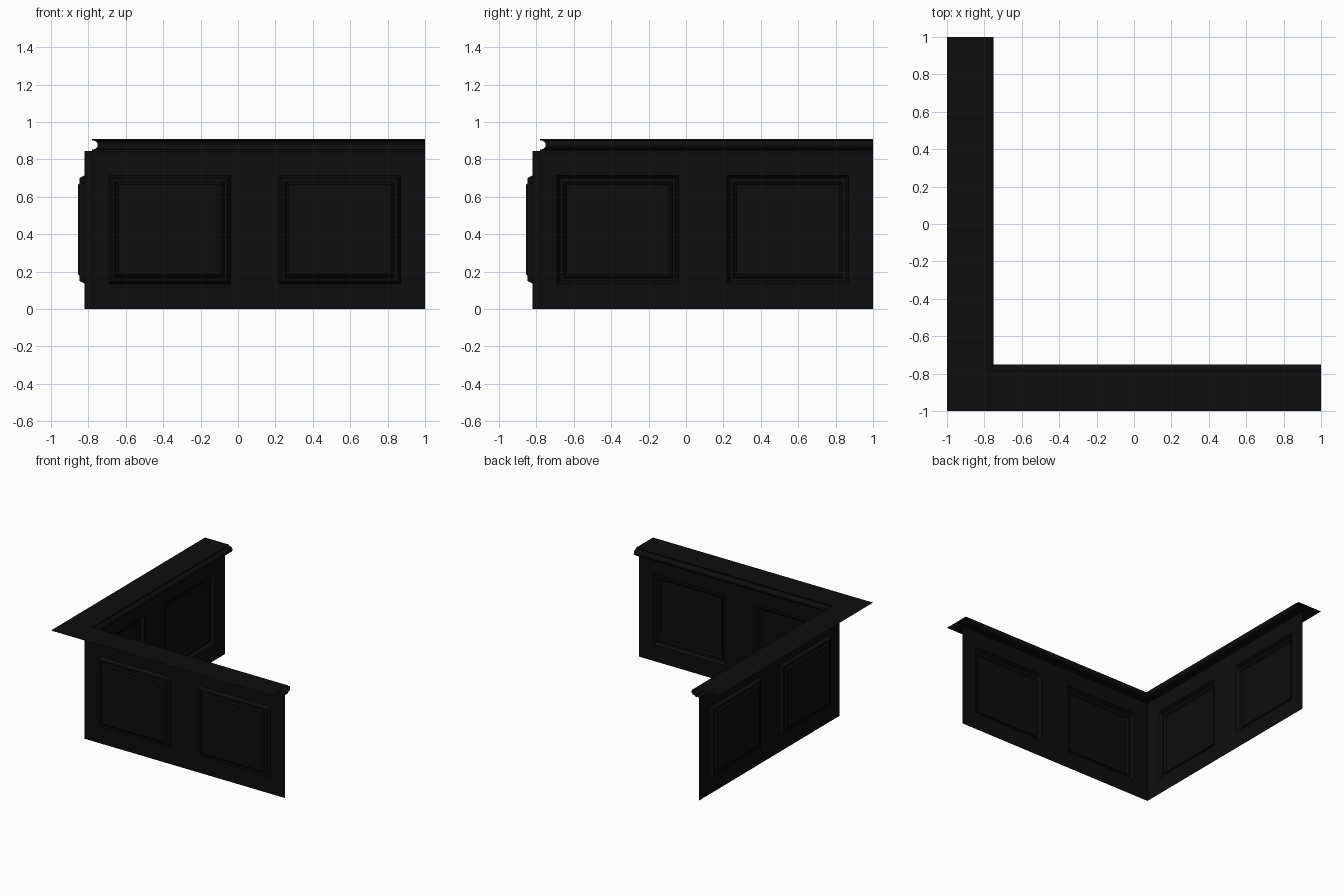
import bpy, bmesh, math

if "Cube" in bpy.data.objects:
    bpy.data.objects.remove(bpy.data.objects["Cube"])

black = bpy.data.materials.new("black_lacquer")
black.diffuse_color = (0.004, 0.004, 0.004, 1)
black.use_nodes = True
black.node_tree.nodes["Principled BSDF"].inputs["Base Color"].default_value = black.diffuse_color

WALL = -0.82      # plane of both wall sheets
END = 1.0         # open end of each arm
RIM = 0.845       # top of the walls
TOP = 0.91


def finish(bm, name):
    bmesh.ops.remove_doubles(bm, verts=bm.verts, dist=1e-5)
    mesh = bpy.data.meshes.new(name)
    bm.to_mesh(mesh)
    bm.free()
    mesh.materials.append(black)
    obj = bpy.data.objects.new(name, mesh)
    bpy.context.collection.objects.link(obj)
    return obj


def panelled_wall(name, place):
    """Sheet wall with two stepped, recessed panels; place(u, depth, z) gives a point."""
    bm = bmesh.new()

    def loop(u0, u1, z0, z1, inset, depth):
        a, b, c, d = u0 + inset, u1 - inset, z0 + inset, z1 - inset
        return [bm.verts.new(place(u, depth, z)) for u, z in ((a, c), (b, c), (b, d), (a, d))]

    us = [WALL, -0.69, -0.04, 0.22, 0.87, END]
    zs = [0, 0.135, 0.715, RIM]
    steps = [(0, 0), (0.004, 0.006), (0.015, 0.027), (0.032, 0.027),
             (0.034, 0.023), (0.038, 0.023), (0.05, 0.035)]
    for i in range(5):
        for j in range(3):
            cell = (us[i], us[i + 1], zs[j], zs[j + 1])
            if j == 1 and i in (1, 3):
                rings = [loop(*cell, *s) for s in steps]
                for r, s in zip(rings, rings[1:]):
                    for k in range(4):
                        n = (k + 1) % 4
                        bm.faces.new((r[k], r[n], s[n], s[k]))
                bm.faces.new(rings[-1])
            else:
                bm.faces.new(loop(*cell, 0, 0))
    return finish(bm, name)


front = panelled_wall("front_wall", lambda u, d, z: (u, WALL - d, z))
left = panelled_wall("left_wall", lambda u, d, z: (WALL - d, u, z))
# both walls face the inside of the corner
for obj, axis in ((front, 1), (left, 0)):
    if obj.data.polygons[0].normal[axis] < 0:
        obj.data.flip_normals()

# counter top: open profile with a rounded nose, mitred round the corner
profile = [(WALL, RIM), (-0.78, RIM), (-0.78, 0.852)]
for k in range(9):
    a = -math.pi / 2 + math.pi * k / 8
    profile.append((-0.775 + 0.025 * math.cos(a), 0.877 + 0.024 * math.sin(a)))
profile += [(-0.78, 0.902), (-0.78, TOP), (-1.0, TOP)]

bm = bmesh.new()
rows = [[bm.verts.new(p) for p in ((END, o, z), (o, o, z), (o, END, z))] for o, z in profile]
for r, s in zip(rows, rows[1:]):
    for k in range(2):
        bm.faces.new((r[k], s[k], s[k + 1], r[k + 1]))
top = finish(bm, "counter_top")
if top.data.polygons[len(top.data.polygons) - 1].normal.z < 0:
    top.data.flip_normals()

bpy.ops.object.select_all(action='DESELECT')
top.select_set(True)
bpy.context.view_layer.objects.active = top
bpy.ops.object.shade_smooth_by_angle(angle=math.radians(35))
